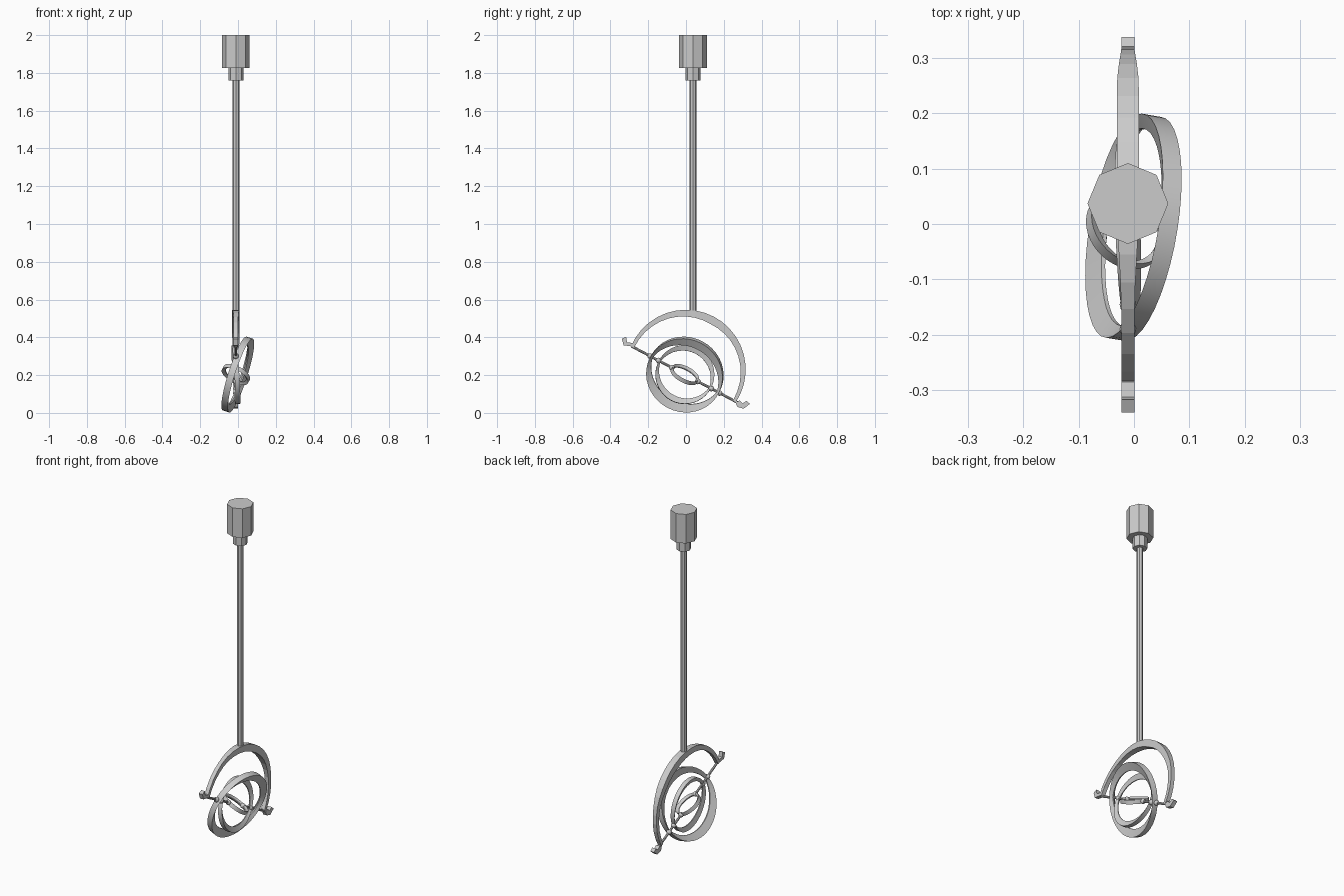
import bpy, bmesh, math
from mathutils import Vector

if "Cube" in bpy.data.objects:
    bpy.data.objects.remove(bpy.data.objects["Cube"])

AX = -0.011                                   # x of stem and spindle
T = math.radians(28)
A = Vector((0, math.cos(T), -math.sin(T)))    # spindle direction
U = Vector((0, math.sin(T), math.cos(T)))     # perpendicular to it, upwards
X = Vector((1, 0, 0))
C = Vector((AX, -0.006, 0.203))               # gyroscope centre


def make(name, verts, faces, smooth=False):
    me = bpy.data.meshes.new(name)
    me.from_pydata([tuple(v) for v in verts], [], faces)
    bm = bmesh.new()
    bm.from_mesh(me)
    bmesh.ops.recalc_face_normals(bm, faces=bm.faces)
    bm.to_mesh(me)
    bm.free()
    ob = bpy.data.objects.new(name, me)
    bpy.context.collection.objects.link(ob)
    if smooth:
        bpy.ops.object.select_all(action='DESELECT')
        ob.select_set(True)
        bpy.context.view_layer.objects.active = ob
        bpy.ops.object.shade_smooth_by_angle(angle=math.radians(35))
    return ob


def sweep(name, sections, closed=False, smooth=False):
    """Skin a list of equal-length cross-sections."""
    n, k = len(sections), len(sections[0])
    verts = [v for s in sections for v in s]
    faces = [(i * k + j, i * k + (j + 1) % k, (i + 1) % n * k + (j + 1) % k, (i + 1) % n * k + j)
             for i in range(n if closed else n - 1) for j in range(k)]
    if not closed:
        faces += [tuple(range(k)), tuple((n - 1) * k + j for j in range(k))]
    return make(name, verts, faces, smooth)


def rod(name, p, q, r, sides=8):
    d = (q - p).normalized()
    e = X if abs(d.x) < 0.9 else Vector((0, 1, 0))
    f = d.cross(e)
    circle = [r * (e * math.cos(t) + f * math.sin(t))
              for t in (2 * math.pi * i / sides for i in range(sides))]
    return sweep(name, [[p + c for c in circle], [q + c for c in circle]])


def ring(name, R, width, thin, thick, phi, shift=0.0, seg=40):
    """Wedge-section ring turned by phi, slim at the pivots and deep between them."""
    phi = math.radians(phi)
    b = U * math.cos(phi) + X * math.sin(phi)
    n = X * math.cos(phi) - U * math.sin(phi)
    secs = []
    for i in range(seg):
        t = 2 * math.pi * i / seg
        d = A * math.cos(t) + b * math.sin(t)
        r = R - thin - (thick - thin) * abs(math.sin(t))
        w = width / 2
        secs.append([C + X * shift + d * q + n * h for q, h in
                     ((R, -w), (R, w), (r, w * 0.2), (r, -w * 0.2))])
    return sweep(name, secs, closed=True, smooth=True)


# Octagonal handle, collar and stem
for name, r, z0, z1 in (("handle", 0.073, 1.825, 2.0), ("collar", 0.04, 1.76, 1.825),
                        ("stem", 0.018, 0.52, 1.76)):
    rod(name, Vector((AX, 0.037, z0)), Vector((AX, 0.037, z1)), r)

# Yoke: tapered arc, thickest in the middle
secs = []
N = 20
for i in range(N + 1):
    k = 2 * i / N - 1
    t = math.radians(62 + 95 * k)
    d = Vector((0, math.cos(t), math.sin(t)))
    th = 0.018 + 0.025 * (1 - abs(k))
    hw = 0.012 + 0.008 * min(1, max(0, (0.55 - abs(k)) / 0.28))
    c = Vector((AX, 0, 0.23))
    R = 0.316
    secs.append([c + d * r + X * w for r, w in ((R, -hw), (R, hw), (R - th, hw), (R - th, -hw))])
sweep("yoke", secs)

# Hooked tips of the yoke
hooks = {
    "hook_upper": [(-.275, .35), (-.33, .358), (-.34, .392), (-.317, .403), (-.312, .374), (-.285, .37)],
    "hook_lower": [(.262, .055), (.272, .032), (.305, .022), (.338, .048), (.32, .064), (.3, .05), (.283, .066)],
}
for name, pts in hooks.items():
    sweep(name, [[Vector((AX + s, y, z)) for y, z in pts] for s in (-0.012, 0.012)])

# Three nested rings
ring("outer_ring", 0.205, 0.036, 0.012, 0.046, 20, 0.010)
ring("middle_ring", 0.156, 0.026, 0.010, 0.032, -4)
ring("inner_ring", 0.078, 0.024, 0.008, 0.018, -65)

# Spindle and pivot beads, mirrored at both ends
for s, side in ((-1, "upper"), (1, "lower")):
    rod("spindle_" + side, C + A * (s * 0.074), C + A * (s * 0.32), 0.007)
    for which, r in (("outer", 0.208), ("middle", 0.158), ("inner", 0.078)):
        bpy.ops.mesh.primitive_uv_sphere_add(segments=12, ring_count=8, radius=0.015,
                                             location=C + A * (s * r))
        bpy.context.object.name = f"pivot_{which}_{side}"
        bpy.ops.object.shade_smooth()
